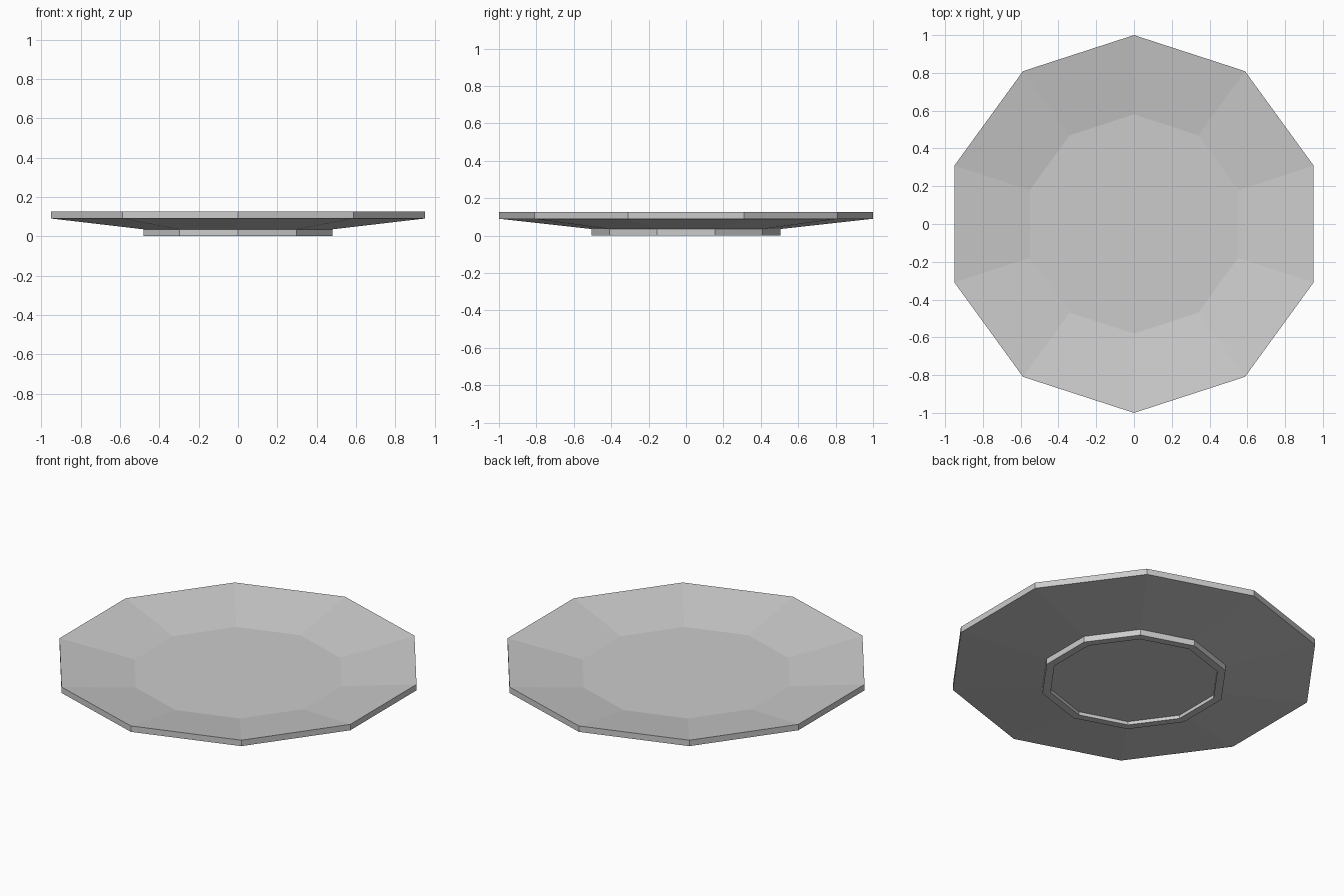
import bpy
import bmesh
import math

cube = bpy.data.objects.get("Cube")
if cube:
    bpy.data.objects.remove(cube, do_unlink=True)

SIDES = 10

# Glazed grey
grey = bpy.data.materials.new("plain_grey")
grey.use_nodes = True
colour = (0.6, 0.6, 0.6, 1.0)
grey.diffuse_color = colour
grey.node_tree.nodes["Principled BSDF"].inputs["Base Color"].default_value = colour


def lathe(name, profile):
    """Sweep (radius, z) points round z and cap both ends, with a corner on +y."""
    bm = bmesh.new()
    rings = []
    for radius, z in profile:
        ring = []
        for i in range(SIDES):
            a = math.pi / 2 + math.tau * i / SIDES
            ring.append(bm.verts.new((radius * math.cos(a), radius * math.sin(a), z)))
        rings.append(ring)
    for low, high in zip(rings, rings[1:]):
        for i in range(SIDES):
            j = (i + 1) % SIDES
            bm.faces.new((low[i], low[j], high[j], high[i]))
    bm.faces.new(rings[0])
    bm.faces.new(rings[-1])
    bmesh.ops.recalc_face_normals(bm, faces=bm.faces)
    mesh = bpy.data.meshes.new(name)
    bm.to_mesh(mesh)
    bm.free()
    mesh.materials.append(grey)
    obj = bpy.data.objects.new(name, mesh)
    bpy.context.collection.objects.link(obj)
    return obj


# Plate: recessed base, foot ring, sloping underside, rim, sloping inside, floor
lathe("plate", [
    (0.46, 0.02),
    (0.46, 0.0),
    (0.505, 0.0),
    (0.505, 0.035),
    (1.0, 0.09),
    (1.0, 0.125),
    (0.58, 0.058),
])
